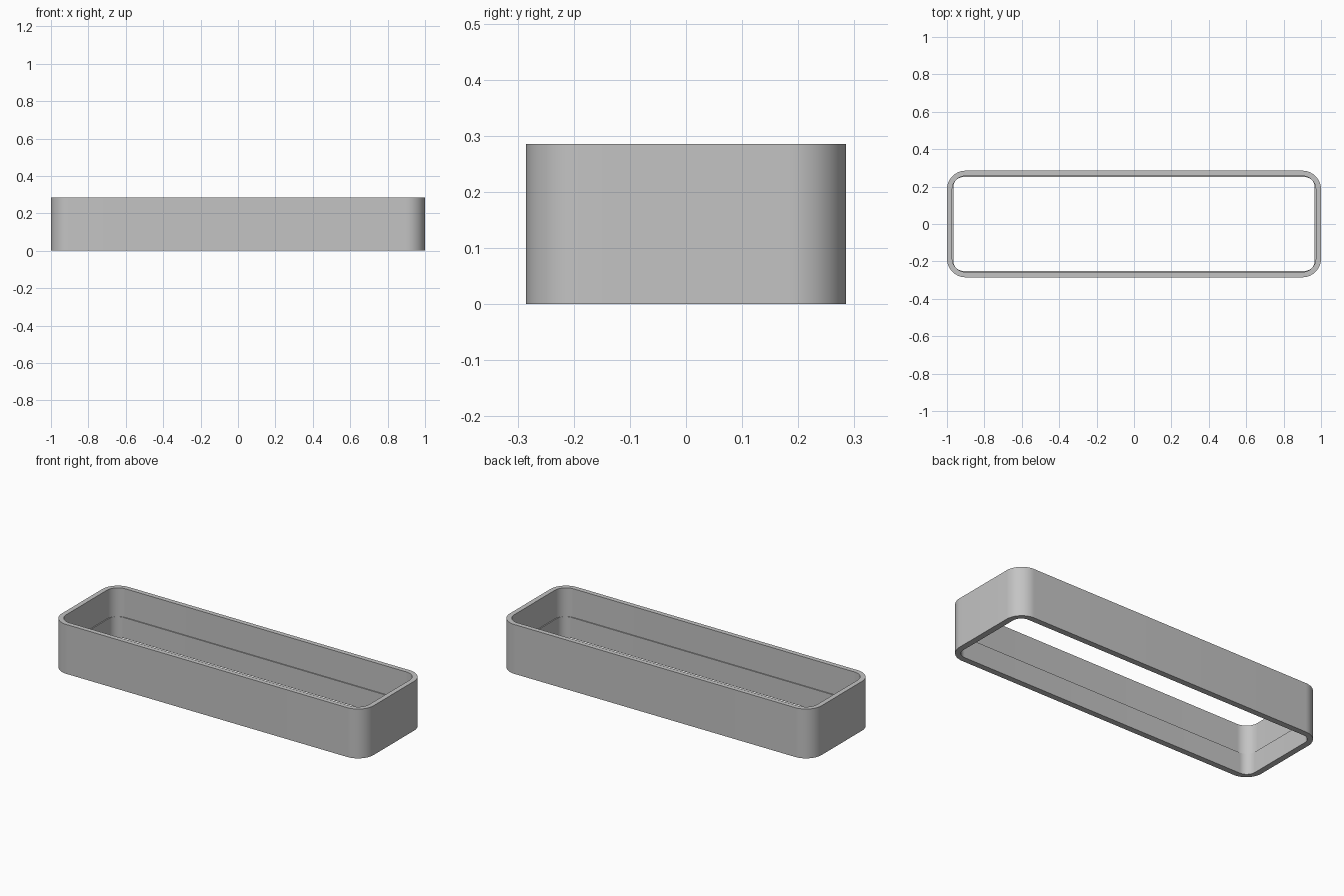
import bpy
import bmesh
import math

cube = bpy.data.objects.get("Cube")
if cube:
    bpy.data.objects.remove(cube, do_unlink=True)

HALF_X, HALF_Y, HEIGHT, LEDGE_Z = 1.0, 0.285, 0.286, 0.12
CORNER_STEPS = 16

grey = bpy.data.materials.new("plain grey")
grey.use_nodes = True
colour = (0.55, 0.55, 0.55, 1)
grey.diffuse_color = colour
grey.node_tree.nodes["Principled BSDF"].inputs["Base Color"].default_value = colour


def rounded_ring(bm, inset, radius, z):
    """Rounded rectangle of vertices, inset from the outer size."""
    cx, cy = HALF_X - inset - radius, HALF_Y - inset - radius
    ring = []
    for corner, (sx, sy) in enumerate([(1, 1), (-1, 1), (-1, -1), (1, -1)]):
        for i in range(CORNER_STEPS + 1):
            a = (corner + i / CORNER_STEPS) * math.pi / 2
            ring.append(bm.verts.new((sx * cx + radius * math.cos(a),
                                      sy * cy + radius * math.sin(a), z)))
    return ring


# Wall section: outer face, top rim, upper inner face, ledge, lower inner face
section = [
    (0, 0.1, 0),
    (0, 0.1, HEIGHT),
    (0.028, 0.072, HEIGHT),
    (0.028, 0.072, LEDGE_Z),
    (0.034, 0.054, LEDGE_Z),
    (0.034, 0.054, 0),
]
bm = bmesh.new()
rings = [rounded_ring(bm, *point) for point in section]
for k, low in enumerate(rings):
    high = rings[(k + 1) % len(rings)]
    for i in range(len(low)):
        j = (i + 1) % len(low)
        bm.faces.new((low[i], low[j], high[j], high[i]))
bmesh.ops.recalc_face_normals(bm, faces=bm.faces)

mesh = bpy.data.meshes.new("frame_wall")
bm.to_mesh(mesh)
bm.free()
mesh.materials.append(grey)
frame = bpy.data.objects.new("frame_wall", mesh)
bpy.context.collection.objects.link(frame)

# Smooth corners with crisp rims
bpy.ops.object.select_all(action='DESELECT')
frame.select_set(True)
bpy.context.view_layer.objects.active = frame
bpy.ops.object.shade_smooth_by_angle(angle=math.radians(30))
